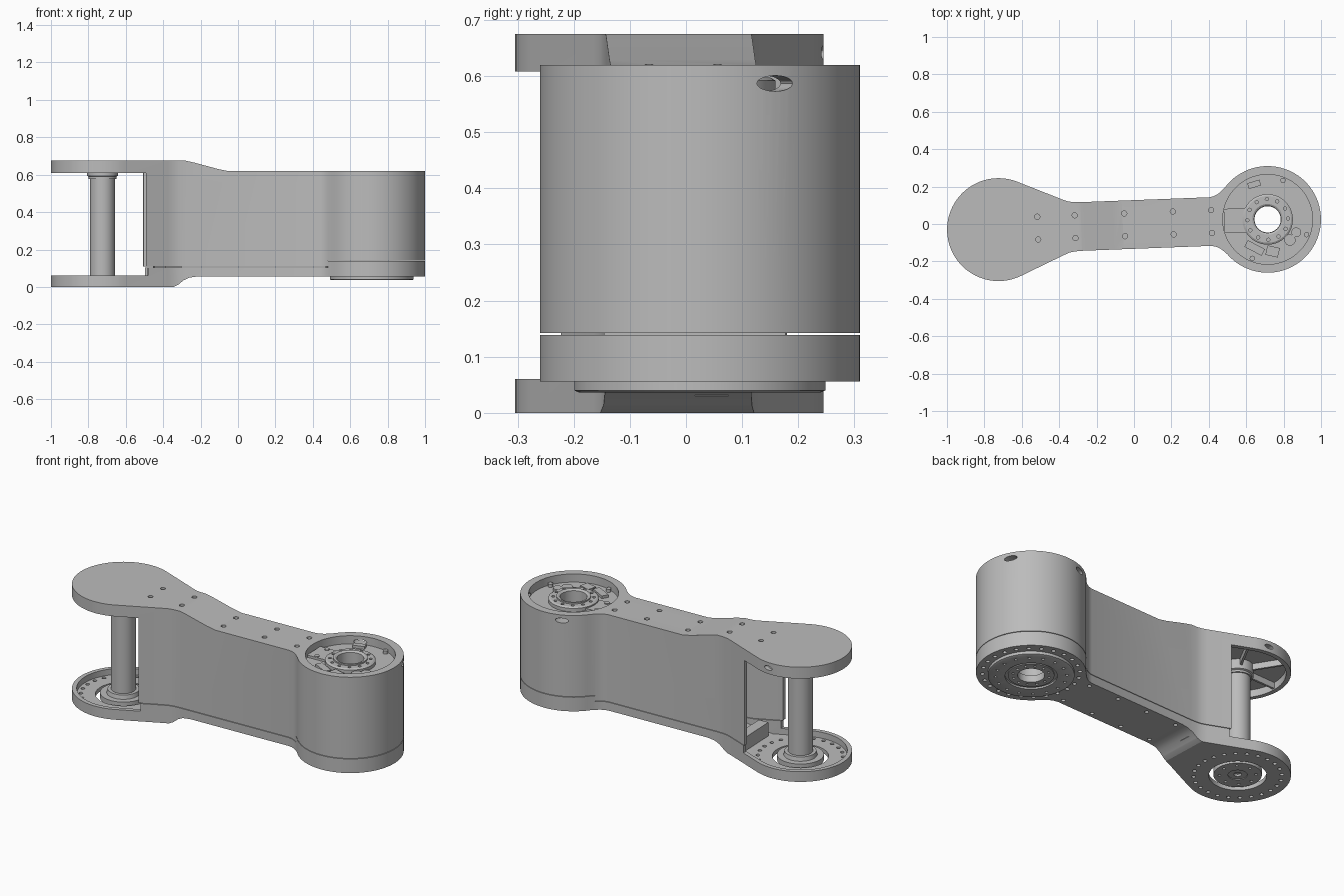
import bpy, bmesh, math
from mathutils import Matrix

cube = bpy.data.objects.get("Cube")
if cube:
    bpy.data.objects.remove(cube, do_unlink=True)

grey = bpy.data.materials.new("machined_grey")
grey.use_nodes = True
grey.diffuse_color = (0.5, 0.5, 0.5, 1)
grey.node_tree.nodes["Principled BSDF"].inputs["Base Color"].default_value = (0.5, 0.5, 0.5, 1)

AX, BX = -0.725, 0.715      # joint centres along the arm
RA, RB = 0.275, 0.285       # lobe radii
parts = []


def finish(name, bm):
    bmesh.ops.recalc_face_normals(bm, faces=bm.faces)
    mesh = bpy.data.meshes.new(name)
    bm.to_mesh(mesh)
    bm.free()
    mesh.materials.append(grey)
    obj = bpy.data.objects.new(name, mesh)
    bpy.context.collection.objects.link(obj)
    parts.append(obj)
    return obj


def prism(name, polygons, lo, hi, side=False):
    """Extrude polygons along z, or along y when they are side profiles."""
    bm = bmesh.new()
    for pts in polygons:
        place = (lambda p, h: (p[0], h, p[1])) if side else (lambda p, h: (p[0], p[1], h))
        low = [bm.verts.new(place(p, lo)) for p in pts]
        top = [bm.verts.new(place(p, hi)) for p in pts]
        bm.faces.new(low)
        bm.faces.new(top)
        for i in range(len(pts)):
            j = (i + 1) % len(pts)
            bm.faces.new((low[i], low[j], top[j], top[i]))
    return finish(name, bm)


def lathe(name, cx, profile, n=64):
    """Spin a closed (radius, z) profile around a joint centre."""
    bm = bmesh.new()
    rings = [[bm.verts.new((cx + r * math.cos(k * math.tau / n), r * math.sin(k * math.tau / n), z))
              for k in range(n)] for r, z in profile]
    for i in range(len(rings)):
        a, b = rings[i], rings[(i + 1) % len(rings)]
        for k in range(n):
            m = (k + 1) % n
            bm.faces.new((a[k], a[m], b[m], b[k]))
    return finish(name, bm)


def arc(cx, r, a0, a1, n):
    return [(cx + r * math.cos(math.radians(a0 + (a1 - a0) * i / n)),
             r * math.sin(math.radians(a0 + (a1 - a0) * i / n))) for i in range(n + 1)]


def disc(cx, cy, r, n=64):
    return [(x, y + cy) for x, y in arc(cx, r, 0, 360, n)[:-1]]


def bolt_circle(cx, radius, r, count):
    return [disc(x, y, r, 12) for x, y in arc(cx, radius, 0, 360, count)[:-1]]


def rect(cx, cy, w, h, turn=0):
    c, s = math.cos(math.radians(turn)), math.sin(math.radians(turn))
    return [(cx + x * c - y * s, cy + x * s + y * c)
            for x, y in ((-w, -h), (w, -h), (w, h), (-w, h))]


def outline(d=0.0):
    """Dumbbell plan of the arm, inset by d."""
    w = 0.13 - d
    half = arc(AX, RA - d, 180, 66, 24)
    half += [(-0.38, w + 0.019), (-0.35, w + 0.007), (-0.32, w + 0.002), (-0.28, w)]
    half += [(0.41, w), (0.435, w + 0.006), (0.455, w + 0.016), (0.474, w + 0.031)]
    half += arc(BX, RB - d, 141, 0, 40)
    return half + [(x, -y) for x, y in half[-2:0:-1]]


def combine(obj, tool, op="DIFFERENCE", keep=False):
    mod = obj.modifiers.new("combine", "BOOLEAN")
    mod.operation, mod.object, mod.solver = op, tool, "EXACT"
    deps = bpy.context.evaluated_depsgraph_get()
    mesh = bpy.data.meshes.new_from_object(obj.evaluated_get(deps))
    obj.modifiers.clear()
    obj.data = mesh
    if not keep:
        parts.remove(tool)
        bpy.data.objects.remove(tool, do_unlink=True)


def casing(name, profile, inset=0.0):
    obj = prism(name, [outline(inset)], -0.1, 0.8)
    combine(obj, prism("profile_tool", [profile], -0.5, 0.5, True), "INTERSECT")
    return obj


def port(cx, r, angle, z, w, h):
    """Oval slot cutter pointing outwards from a lobe."""
    a = math.radians(angle)
    bm = bmesh.new()
    bmesh.ops.create_cone(bm, cap_ends=True, segments=24, radius1=1, radius2=1, depth=0.1,
                          matrix=Matrix.Translation((cx + r * math.cos(a), r * math.sin(a), z))
                          @ Matrix.Rotation(a, 4, "Z") @ Matrix.Rotation(math.pi / 2, 4, "Y")
                          @ Matrix.Diagonal((h, w, 1, 1)))
    return finish("port_tool", bm)


# Upper casing and lower cover, parted by a stepped seam
upper = casing("upper_casing", [
    (1.1, 0.142), (1.1, 0.62), (-0.06, 0.62), (-0.11, 0.63), (-0.24, 0.665), (-0.285, 0.675),
    (-1.1, 0.675), (-1.1, 0.608), (-0.5, 0.608), (-0.5, 0.108), (0.475, 0.108), (0.475, 0.142)])
lower = casing("lower_cover", [
    (1.1, 0.139), (0.475, 0.139), (0.475, 0.105), (-0.49, 0.105), (-0.49, 0.06), (-1.1, 0.06),
    (-1.1, 0), (-0.35, 0), (-0.325, 0.012), (-0.295, 0.036), (-0.265, 0.05), (-0.22, 0.056),
    (1.1, 0.056)])

# Hollow interior shared by both halves
cavity = casing("cavity_tool", [
    (-1.1, 0.025), (-0.45, 0.025), (-0.3, 0.08), (0.4, 0.08), (0.4, 0.595), (-0.1, 0.595),
    (-0.28, 0.65), (-1.1, 0.65)], 0.025)
combine(upper, cavity, keep=True)
combine(lower, cavity)

# Drum bore, top recess and side ports
bore = prism("bore_tool", [disc(BX, 0, 0.078)], -0.2, 0.9)
combine(upper, bore, keep=True)
combine(lower, bore)
combine(upper, prism("recess_tool", [disc(BX, 0, 0.24, 96)], 0.572, 0.9))
for angle in (26, 110):
    combine(upper, port(BX, RB, angle, 0.587, 0.036, 0.014))
combine(upper, port(AX, RA, 84, 0.642, 0.026, 0.012))

# Screw sinks along the arm
rows = (-0.515, -0.315, -0.05, 0.21, 0.415)
combine(upper, prism("screw_tool", [disc(x, s * 0.061, 0.014, 16) for x in rows for s in (-1, 1)
                                    if x > -0.1], 0.606, 0.7))
combine(upper, prism("screw_tool", [disc(x, s * 0.061, 0.014, 16) for x in rows for s in (-1, 1)
                                    if x < -0.1], 0.662, 0.7))
combine(lower, prism("screw_tool", [disc(x, s * 0.1, 0.011, 16) for x in (-0.2, 0, 0.2, 0.4)
                                    for s in (-1, 1)], 0.0, 0.068))

# Bolt circles and hub opening in the lower cover
combine(lower, prism("hub_tool", [disc(AX, 0, 0.15)] + bolt_circle(AX, 0.228, 0.011, 24), -0.1, 0.05))
combine(lower, prism("bolt_tool", bolt_circle(BX, 0.252, 0.011, 24), 0.0, 0.075))

# Output flange under the drum
flange = lathe("drum_flange", BX, [
    (0.07, 0.08), (0.07, 0.04), (0.12, 0.04), (0.12, 0.046), (0.135, 0.046), (0.135, 0.036),
    (0.215, 0.036), (0.224, 0.04), (0.224, 0.08)])
combine(flange, prism("bolt_tool", bolt_circle(BX, 0.185, 0.008, 16) + bolt_circle(BX, 0.095, 0.007, 12),
                      0.0, 0.05))

# Bearing boss inside the drum recess
boss = lathe("bearing_boss", BX, [
    (0.072, 0.53), (0.072, 0.6), (0.082, 0.606), (0.092, 0.606), (0.092, 0.598), (0.125, 0.598),
    (0.135, 0.592), (0.135, 0.53)])
combine(boss, prism("bolt_tool", bolt_circle(BX, 0.109, 0.009, 12), 0.588, 0.7))

# Cable tab and small fittings on the recess floor
prism("cable_tab", [[(0.482, -0.065), (0.61, -0.065), (0.61, 0.065), (0.482, 0.065)]], 0.56, 0.585)
prism("connectors", [rect(0.65, 0.19, 0.034, 0.016, 15), rect(0.64, -0.15, 0.052, 0.02, -30),
                     rect(0.735, -0.172, 0.034, 0.026, -15)], 0.56, 0.588)
prism("capacitors", [disc(0.83, -0.115, 0.03, 24), disc(0.865, -0.075, 0.026, 24)], 0.56, 0.585)
prism("recess_screws", [disc(BX + x, y, 0.014, 16) for x, y in
                        ((0.09, 0.205), (0.205, -0.09), (-0.09, -0.205), (-0.18, 0.05), (-0.18, -0.05))],
      0.56, 0.59)

# Hub and cable column of the open joint
hub = lathe("joint_hub", AX, [(0.02, 0.008), (0.05, 0.008), (0.05, 0.004), (0.125, 0.004),
                              (0.125, 0.035), (0.09, 0.035), (0.085, 0.058), (0.02, 0.058)])
combine(hub, prism("bolt_tool", bolt_circle(AX, 0.095, 0.008, 8), -0.1, 0.015))
prism("joint_column", [disc(AX, 0, 0.067)], 0.02, 0.66)
lathe("column_collar", AX, [(0.05, 0.578), (0.074, 0.578), (0.074, 0.59), (0.083, 0.594),
                            (0.083, 0.655), (0.05, 0.655)])

# Ribs below the top plate and a bracket inside the casing
for angle in range(0, 360, 60):
    a = math.radians(angle)
    prism("top_plate_rib", [rect(AX + 0.165 * math.cos(a), 0.165 * math.sin(a), 0.09, 0.006, angle)],
          0.615, 0.655)
prism("inner_bracket", [rect(-0.42, 0, 0.03, 0.11), rect(-0.36, 0.06, 0.06, 0.03)], 0.03, 0.11)

# Smooth shading with sharp edges, then the slight tilt of the whole arm
for obj in parts:
    obj.data.shade_smooth()
    obj.data.set_sharp_from_angle(angle=math.radians(25))
    obj.rotation_euler.z = math.radians(2.18)
    obj.location.y = -0.0025
